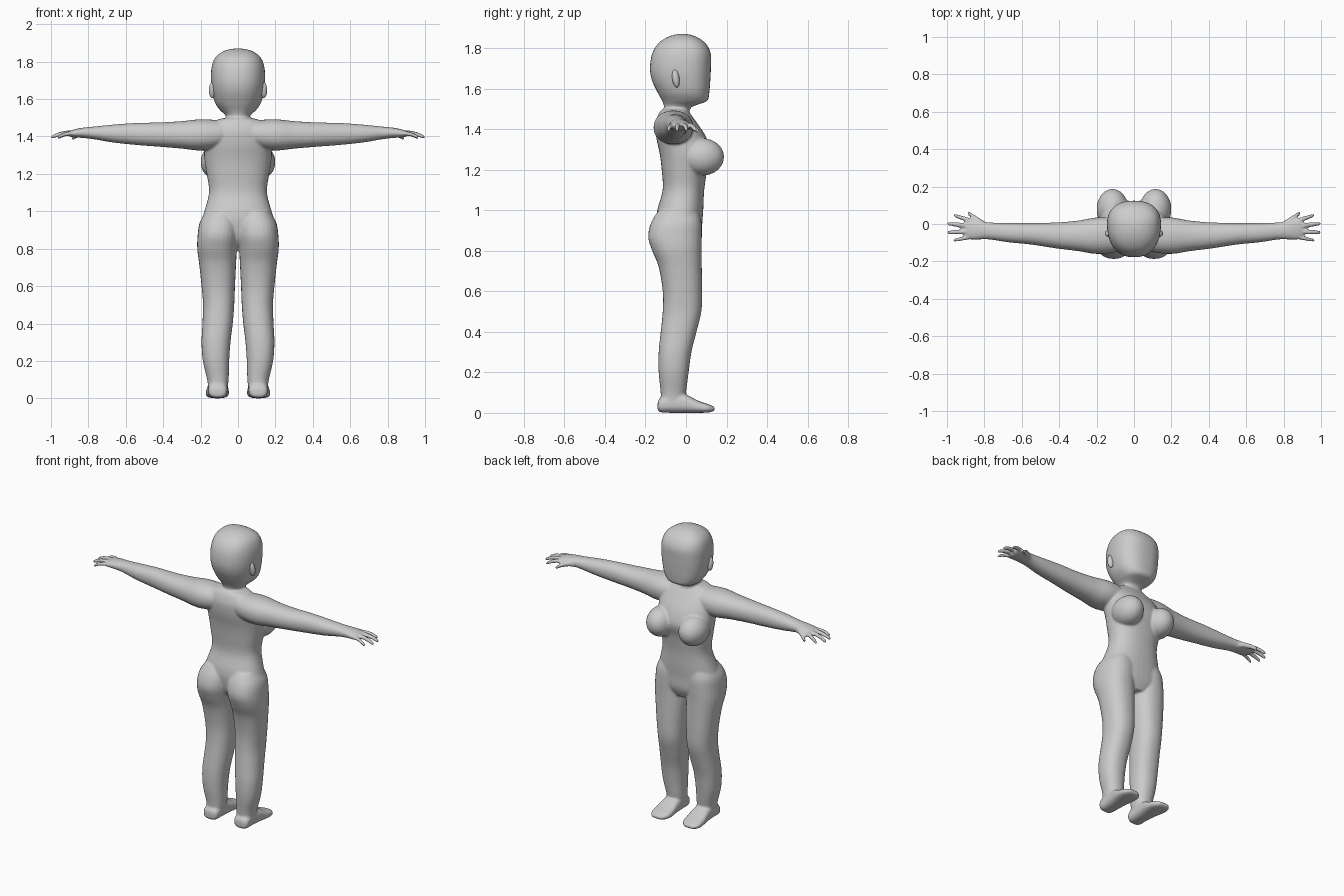
import bpy, bmesh, math
from mathutils import Matrix, Vector

bm = bmesh.new()
AXES = {'z': (2, 0, 1), 'x': (0, 1, 2), 'y': (1, 0, 2)}


def spline(rows, sub=4):
    # Catmull-Rom interpolation of the profile rows
    out = []
    for i in range(len(rows) - 1):
        p0, p1, p2, p3 = (rows[max(i - 1, 0)], rows[i], rows[i + 1],
                          rows[min(i + 2, len(rows) - 1)])
        for k in range(sub):
            t = k / sub
            out.append([0.5 * (2 * b + (c - a) * t + (2 * a - 5 * b + 4 * c - d) * t * t
                               + (3 * b - a - 3 * c + d) * t ** 3)
                        for a, b, c, d in zip(p0, p1, p2, p3)])
    out.append(list(rows[-1]))
    return out


def loft(rows, axis='z', n=28, power=2.0, taper=0.0, mirror=False):
    # each row: position on the axis, then low/high bounds on the two other axes
    a, u, v = AXES[axis]
    rows = spline(rows)
    for side in ((1, -1) if mirror else (1,)):
        rings = []
        for p, u0, u1, v0, v1 in rows:
            ring = []
            for i in range(n):
                t = 2 * math.pi * i / n
                c, s = math.cos(t), math.sin(t)
                cu = math.copysign(abs(c) ** (2 / power), c)
                sv = math.copysign(abs(s) ** (2 / power), s)
                co = [0, 0, 0]
                co[a] = p
                co[u] = (u0 + u1) / 2 + (u1 - u0) / 2 * cu * (1 + taper * sv)
                co[v] = (v0 + v1) / 2 + (v1 - v0) / 2 * sv
                co[0] *= side
                ring.append(bm.verts.new(co))
            rings.append(ring)
        for r, q in zip(rings, rings[1:]):
            for i in range(n):
                j = (i + 1) % n
                bm.faces.new((r[i], r[j], q[j], q[i]))
        bm.faces.new(rings[0])
        bm.faces.new(rings[-1])


def finger(p, q, r0, r1):
    # tapered, slightly drooping finger with a rounded tip
    rows = []
    for t, s in ((0, 1), (0.35, 1), (0.7, 1), (0.93, 0.9), (1, 0.45)):
        c = Vector(p).lerp(Vector(q), t)
        r = (r0 + (r1 - r0) * t) * s
        z = c.z + 0.012 * math.sin(math.pi * t)
        rows.append((c.x, c.y - r, c.y + r, z - r, z + r))
    loft(rows, 'x', 12, mirror=True)


# torso
loft([(0.79, -0.08, 0.08, -0.07, 0.05), (0.85, -0.19, 0.19, -0.125, 0.076),
      (0.93, -0.20, 0.20, -0.145, 0.08), (1.00, -0.18, 0.18, -0.142, 0.085),
      (1.10, -0.155, 0.155, -0.115, 0.09), (1.20, -0.167, 0.167, -0.12, 0.105),
      (1.28, -0.18, 0.18, -0.13, 0.125), (1.36, -0.18, 0.18, -0.147, 0.10),
      (1.43, -0.17, 0.17, -0.15, 0.055), (1.485, -0.12, 0.12, -0.13, 0.015),
      (1.50, -0.06, 0.06, -0.11, 0.01)], n=40, power=2.3)

# neck and head
loft([(1.44, -0.075, 0.075, -0.12, 0.02), (1.50, -0.063, 0.063, -0.108, 0.02),
      (1.52, -0.072, 0.072, -0.11, 0.055), (1.54, -0.095, 0.095, -0.118, 0.105),
      (1.58, -0.122, 0.122, -0.14, 0.115), (1.64, -0.137, 0.137, -0.168, 0.12),
      (1.70, -0.143, 0.143, -0.178, 0.123), (1.77, -0.14, 0.14, -0.168, 0.123),
      (1.82, -0.122, 0.122, -0.14, 0.10), (1.85, -0.088, 0.088, -0.10, 0.062),
      (1.865, -0.05, 0.05, -0.06, 0.025), (1.87, -0.015, 0.015, -0.03, -0.005)],
     n=40, power=2.35, taper=0.1)

# breasts
for sx in (1, -1):
    bmesh.ops.create_uvsphere(
        bm, u_segments=24, v_segments=16, radius=1,
        matrix=Matrix.Translation((0.115 * sx, 0.08, 1.263))
        @ Matrix.Diagonal((0.085, 0.108, 0.092, 1)))

# legs with buttocks
loft([(0.04, 0.058, 0.158, -0.125, -0.01), (0.10, 0.05, 0.165, -0.125, 0.0),
      (0.20, 0.047, 0.188, -0.135, 0.013), (0.30, 0.04, 0.195, -0.135, 0.027),
      (0.40, 0.028, 0.19, -0.125, 0.052), (0.50, 0.02, 0.187, -0.115, 0.076),
      (0.60, 0.016, 0.195, -0.115, 0.08), (0.72, 0.01, 0.208, -0.135, 0.078),
      (0.80, 0.006, 0.218, -0.167, 0.077), (0.87, 0.0, 0.216, -0.187, 0.078),
      (0.94, 0.0, 0.205, -0.172, 0.076), (1.00, 0.02, 0.17, -0.135, 0.06)],
     power=2.25, mirror=True)

# feet
loft([(-0.14, 0.085, 0.135, 0.015, 0.05), (-0.125, 0.06, 0.157, 0.003, 0.075),
      (-0.06, 0.055, 0.16, 0.0, 0.10), (0.0, 0.052, 0.165, 0.0, 0.09),
      (0.06, 0.048, 0.172, 0.0, 0.06), (0.11, 0.055, 0.17, 0.002, 0.043),
      (0.142, 0.085, 0.145, 0.01, 0.03)], 'y', power=2.7, mirror=True)

# shoulders and arms
loft([(0.0, -0.12, 0.0, 1.38, 1.48), (0.10, -0.15, 0.03, 1.34, 1.487),
      (0.20, -0.16, 0.035, 1.325, 1.492), (0.30, -0.145, 0.018, 1.335, 1.482),
      (0.42, -0.13, 0.008, 1.345, 1.475), (0.55, -0.11, 0.006, 1.355, 1.472),
      (0.67, -0.098, 0.006, 1.368, 1.463), (0.77, -0.083, 0.008, 1.385, 1.453),
      (0.83, -0.083, 0.018, 1.392, 1.447), (0.88, -0.083, 0.026, 1.395, 1.437),
      (0.905, -0.07, 0.02, 1.40, 1.428)], 'x', power=2.15, mirror=True)

# fingers and thumb
finger((0.86, 0.012, 1.415), (0.963, 0.047, 1.392), 0.014, 0.011)
finger((0.87, -0.012, 1.417), (1.0, 0.003, 1.394), 0.014, 0.011)
finger((0.87, -0.04, 1.415), (1.0, -0.045, 1.394), 0.014, 0.011)
finger((0.86, -0.066, 1.413), (0.967, -0.088, 1.392), 0.013, 0.010)
finger((0.79, -0.01, 1.412), (0.89, 0.06, 1.388), 0.019, 0.012)

# fuse everything into one smooth skin
bmesh.ops.recalc_face_normals(bm, faces=bm.faces)
mesh = bpy.data.meshes.new("body")
bm.to_mesh(mesh)
bm.free()
body = bpy.data.objects.new("body", mesh)
bpy.context.collection.objects.link(body)
remesh = body.modifiers.new("fuse", 'REMESH')
remesh.mode = 'VOXEL'
remesh.voxel_size = 0.0065
remesh.use_smooth_shade = True
relax = body.modifiers.new("relax", 'SMOOTH')
relax.factor = 0.5
relax.iterations = 5

# ears
for sx, name in ((1, "ear_right"), (-1, "ear_left")):
    bpy.ops.mesh.primitive_uv_sphere_add(segments=20, ring_count=12, radius=1,
                                         location=(0.136 * sx, -0.05, 1.65))
    ear = bpy.context.object
    ear.name = name
    ear.scale = (0.02, 0.018, 0.045)
    ear.rotation_euler = (math.radians(8), 0, math.radians(-20 * sx))
    bpy.ops.object.shade_smooth()
